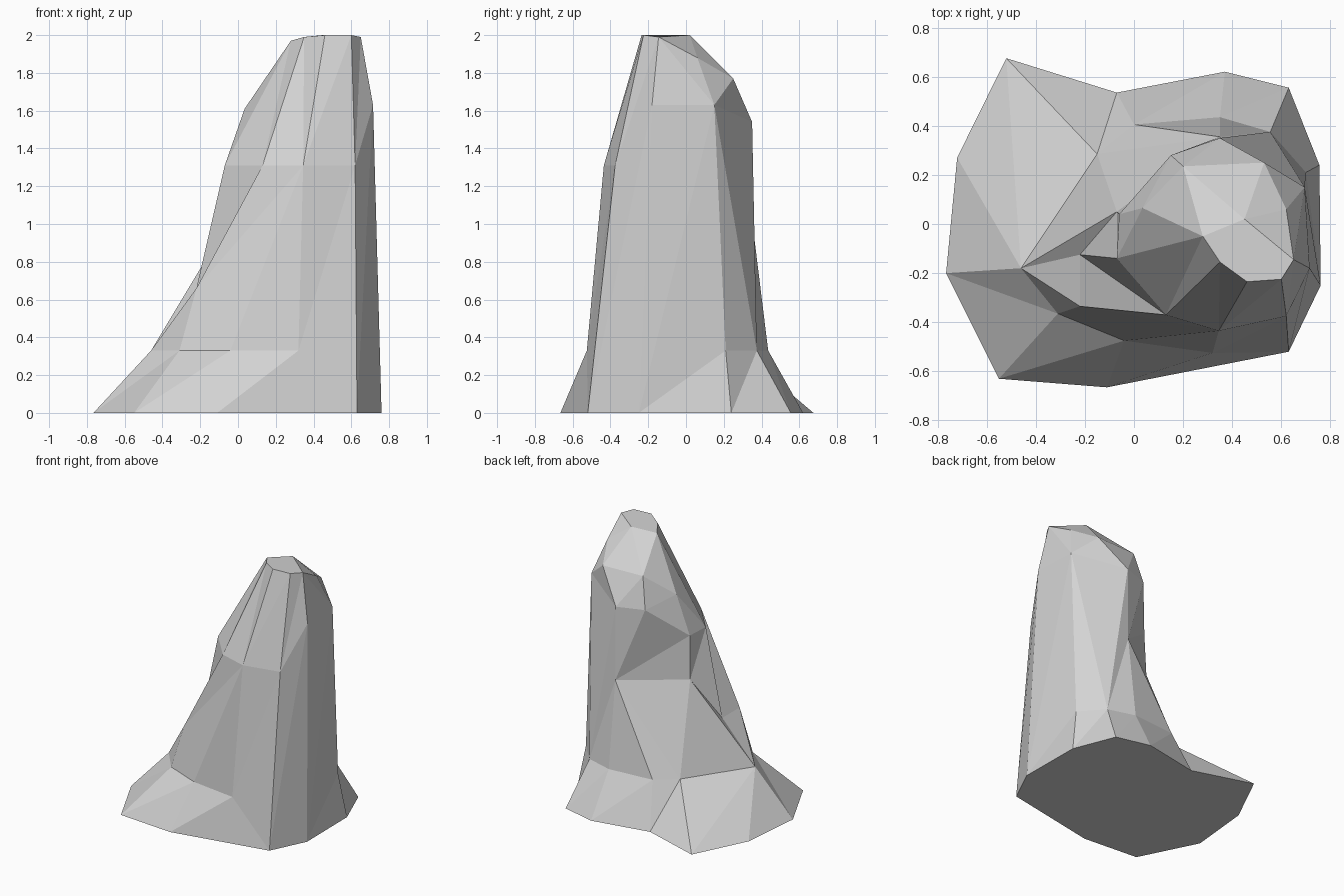
import bpy
import bmesh

cube = bpy.data.objects.get("Cube")
if cube:
    bpy.data.objects.remove(cube, do_unlink=True)

KEEP = "keep"   # column does not step here: reuse the point of the ledge below
PREV = "prev"   # column joins its neighbour: reuse the previous point of the ledge

# Ledges from the ground up; each has a usual height and one point per column.
# Columns start at the left end of the foot and run round past the front.
ground = (0, [(-.765, -.2), (-.55, -.63), (-.11, -.665), (.63, -.52), PREV, (.76, -.25),
              (.755, .24), (.63, .555), (.37, .62), (-.07, .535), (-.52, .675), (-.72, .27)])
foot = (.33, [(-.46, -.18), (-.31, -.365), (-.04, -.475), (.32, -.525), KEEP, KEEP,
              (.7, .21), (.555, .375), (.35, .435), (0, .405), (-.15, .285), (-.46, -.18)])
shelf = (.98, [(-.22, -.125, .66), (-.22, -.335, .66), KEEP, KEEP, KEEP, KEEP,
               KEEP, KEEP, (.35, .355), PREV, (-.07, .05), (-.22, -.125, .66)])
shoulder = (1.31, [(-.07, -.14), (.13, -.37), (.345, -.435), PREV, (.62, -.375),
                   (.715, -.18, 1.63), (.695, .15, 1.63), PREV, (.35, .35, 1.54),
                   (.15, .28, 1.54), (-.06, .04), (-.07, -.14)])
brow = (1.77, [KEEP, KEEP, KEEP, KEEP, KEEP, (.65, -.145, 1.99), (.62, .06, 1.88),
               (.53, .25), PREV, (.2, .235), (.035, .065, 1.61), KEEP])
crown = (2, [(.28, -.05, 1.97), PREV, (.35, -.155, 1.99), (.46, -.235), (.6, -.225),
             KEEP, (.45, .02), PREV, PREV, (.28, -.05, 1.97), PREV, PREV])

# Panels (ledge, column) whose crease runs the other way
FLIPPED = {(1, 9), (1, 10), (3, 5), (4, 8)}


def expand(ledges):
    """Turn the ledges into full rings of 3D points."""
    rings = []
    for height, entries in ledges:
        ring = []
        for i, entry in enumerate(entries):
            if entry == KEEP:
                ring.append(rings[-1][i])
            elif entry == PREV:
                ring.append(ring[-1])
            else:
                ring.append(entry if len(entry) == 3 else (*entry, height))
        rings.append(ring)
    return rings


def build_rock(name, ledges, material):
    rings = expand(ledges)
    bm = bmesh.new()
    verts = {}

    def add_face(points):
        """Add a face, dropping repeated points and collapsed panels."""
        unique = list(dict.fromkeys(points))
        if len(unique) >= 3:
            corners = [verts.setdefault(p, None) or bm.verts.new(p) for p in unique]
            verts.update(zip(unique, corners))
            if not bm.faces.get(corners):
                bm.faces.new(corners)

    # Faceted sides between neighbouring ledges
    for level, (low, high) in enumerate(zip(rings, rings[1:])):
        for i in range(len(low)):
            j = (i + 1) % len(low)
            a, b, c, d = low[i], low[j], high[j], high[i]
            if len({a, b, c, d}) < 4:
                add_face((a, b, c, d))
            elif (level, i) in FLIPPED:
                add_face((a, b, d))
                add_face((b, c, d))
            else:
                add_face((a, b, c))
                add_face((a, c, d))

    # Flat underside and top
    add_face(rings[0][::-1])
    add_face(rings[-1])
    bmesh.ops.recalc_face_normals(bm, faces=bm.faces[:])

    mesh = bpy.data.meshes.new(name)
    bm.to_mesh(mesh)
    bm.free()
    mesh.materials.append(material)
    obj = bpy.data.objects.new(name, mesh)
    bpy.context.collection.objects.link(obj)
    return obj


def make_material(name, colour):
    mat = bpy.data.materials.new(name)
    mat.use_nodes = True
    mat.diffuse_color = colour
    mat.node_tree.nodes["Principled BSDF"].inputs["Base Color"].default_value = colour
    return mat


stone = make_material("stone_grey", (.65, .65, .65, 1))
build_rock("rock_spire", [ground, foot, shelf, shoulder, brow, crown], stone)
